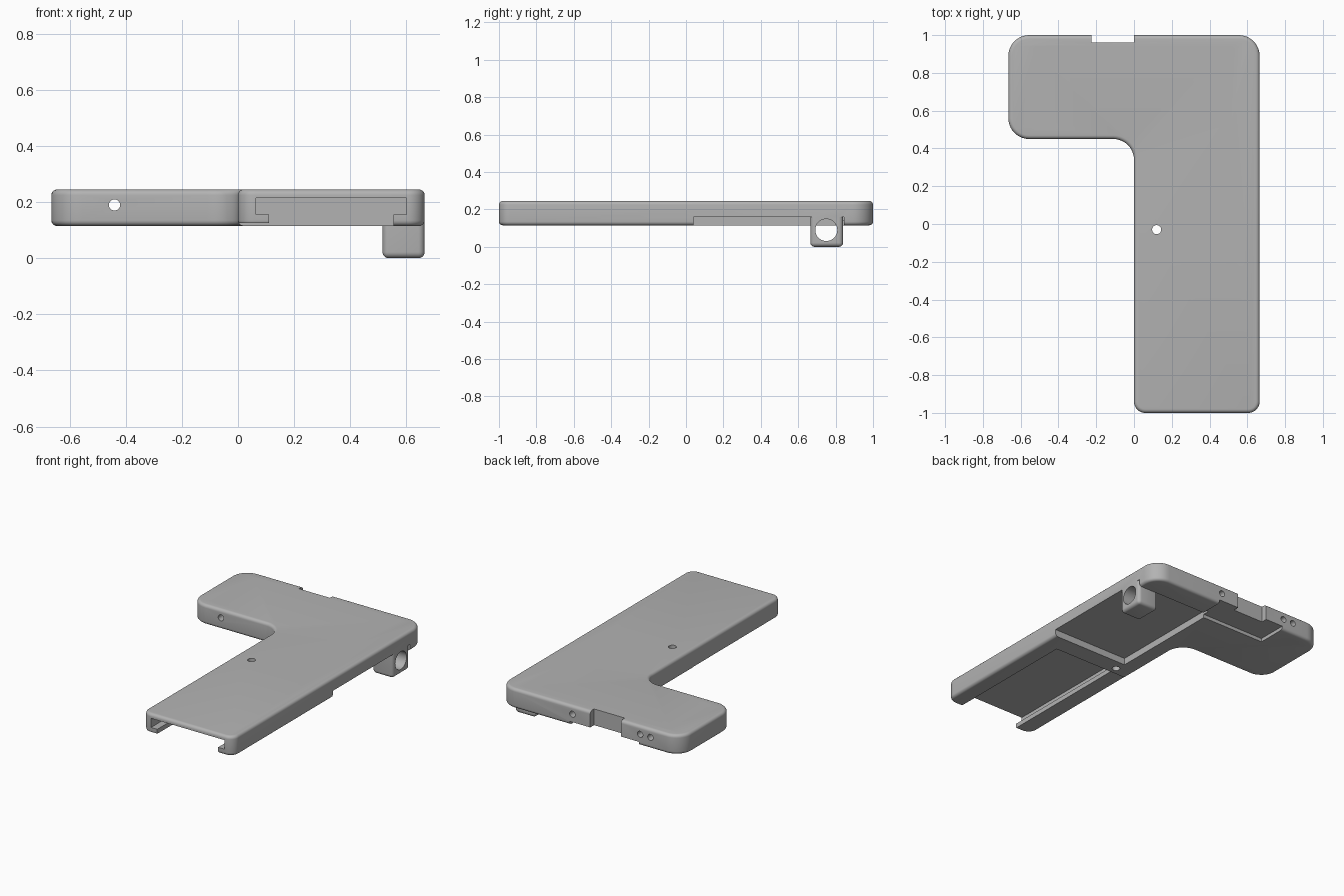
import bpy
import bmesh
import math
from mathutils import Vector, Matrix

cube = bpy.data.objects.get("Cube")
if cube:
    bpy.data.objects.remove(cube, do_unlink=True)

grey = bpy.data.materials.new("plain_grey")
grey.use_nodes = True
grey.diffuse_color = (0.45, 0.45, 0.45, 1)
grey.node_tree.nodes["Principled BSDF"].inputs["Base Color"].default_value = grey.diffuse_color


def make_object(name, bm):
    bmesh.ops.recalc_face_normals(bm, faces=bm.faces)
    mesh = bpy.data.meshes.new(name)
    bm.to_mesh(mesh)
    bm.free()
    mesh.materials.append(grey)
    obj = bpy.data.objects.new(name, mesh)
    bpy.context.collection.objects.link(obj)
    return obj


def box(name, low, high):
    low, high = Vector(low), Vector(high)
    size = high - low
    bm = bmesh.new()
    bmesh.ops.create_cube(bm, size=1)
    bmesh.ops.scale(bm, vec=size, verts=bm.verts)
    bmesh.ops.translate(bm, vec=(low + high) / 2, verts=bm.verts)
    return make_object(name, bm)


def rod(name, start, end, radius):
    start, end = Vector(start), Vector(end)
    axis = end - start
    bm = bmesh.new()
    bmesh.ops.create_cone(bm, cap_ends=True, segments=32, radius1=radius,
                          radius2=radius, depth=axis.length)
    turn = axis.to_track_quat('Z', 'Y').to_matrix().to_4x4()
    bm.transform(Matrix.Translation((start + end) / 2) @ turn)
    return make_object(name, bm)


def apply(obj, mod):
    with bpy.context.temp_override(object=obj, active_object=obj):
        bpy.ops.object.modifier_apply(modifier=mod.name)


def combine(obj, other, operation='DIFFERENCE'):
    mod = obj.modifiers.new("combine", 'BOOLEAN')
    mod.operation = operation
    mod.solver = 'EXACT'
    mod.object = other
    apply(obj, mod)
    bpy.data.objects.remove(other, do_unlink=True)


def round_edges(obj, width, segments=5):
    mod = obj.modifiers.new("round", 'BEVEL')
    mod.width = width
    mod.segments = segments
    mod.limit_method = 'ANGLE'
    mod.angle_limit = math.radians(50)
    apply(obj, mod)


def rounded_outline(corners, steps=10):
    points = []
    for i, (x, y, r) in enumerate(corners):
        p = Vector((x, y, 0))
        before = Vector((*corners[i - 1][:2], 0))
        after = Vector((*corners[(i + 1) % len(corners)][:2], 0))
        d_in, d_out = (p - before).normalized(), (after - p).normalized()
        centre = p - d_in * r + d_out * r
        for k in range(steps + 1):
            a = math.pi / 2 * k / steps
            points.append(centre - d_out * r * math.cos(a) + d_in * r * math.sin(a))
    return points


# L-shaped plate with softened rims
BOTTOM, TOP = 0.115, 0.245
bm = bmesh.new()
outline = rounded_outline([(0, -1, 0.06), (0.665, -1, 0.06), (0.665, 1, 0.11),
                           (-0.665, 1, 0.11), (-0.665, 0.45, 0.11), (0, 0.45, 0.11)])
base = bm.faces.new([bm.verts.new((p.x, p.y, BOTTOM)) for p in outline])
raised = bmesh.ops.extrude_face_region(bm, geom=[base], use_keep_orig=True)["geom"]
bmesh.ops.translate(bm, vec=(0, 0, TOP - BOTTOM),
                    verts=[g for g in raised if isinstance(g, bmesh.types.BMVert)])
plate = make_object("body_plate", bm)
round_edges(plate, 0.02)

# T-slot, shortened rail, underside recesses and rear notch
for low, high in [
    ((0.065, -1.1, 0.155), (0.6, -0.08, 0.215)),
    ((0.11, -1.1, 0), (0.555, -0.08, 0.18)),
    ((-0.1, -1.1, 0), (0.3, -0.08, 0.125)),
    ((0.11, 0.04, 0), (0.8, 0.845, 0.16)),
    ((-0.355, 0.8, 0), (0.15, 1.1, 0.138)),
    ((-0.225, 0.96, 0), (0, 1.1, 0.4)),
]:
    combine(plate, box("pocket_cutter", low, high))

# Lug under the plate with a cross bore
lug = box("lug", (0.515, 0.665, 0), (0.665, 0.84, 0.2))
round_edges(lug, 0.022)
combine(lug, box("lug_trim", (0.4, 0.5, 0.165), (0.8, 1, 0.3)))
combine(lug, rod("lug_bore", (0.4, 0.75, 0.09), (0.8, 0.75, 0.09), 0.059))
combine(plate, lug, 'UNION')

# Vertical screw holes
for x, y in [(-0.51, 0.92), (0.51, 0.92), (-0.51, 0.53), (0.51, 0.53),
             (0.12, -0.03), (0.555, -0.03)]:
    combine(plate, rod("screw_hole", (x, y, 0), (x, y, 0.4), 0.024))

# Horizontal holes: one right through, two blind
for x, y in [(-0.44, 0.3), (-0.365, 0.85), (0.13, 0.86)]:
    combine(plate, rod("side_hole", (x, y, 0.19), (x, 1.1, 0.19), 0.02))

bpy.ops.object.select_all(action='DESELECT')
plate.select_set(True)
bpy.context.view_layer.objects.active = plate
bpy.ops.object.shade_smooth_by_angle(angle=math.radians(30))
